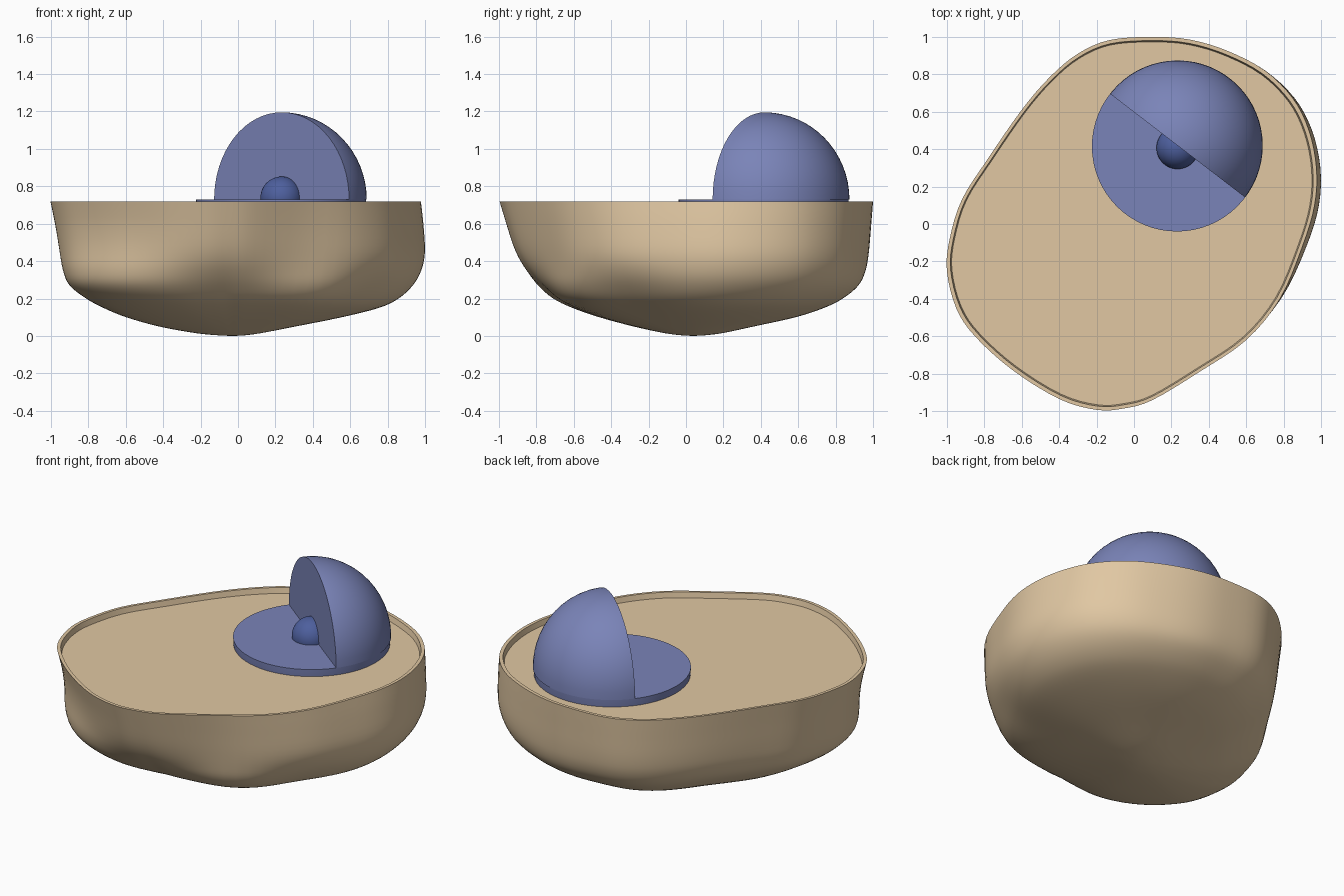
import bpy, bmesh, math
from mathutils import Vector

if "Cube" in bpy.data.objects:
    bpy.data.objects.remove(bpy.data.objects["Cube"])


def material(name, rgb):
    m = bpy.data.materials.new(name)
    m.diffuse_color = (*rgb, 1)
    m.use_nodes = True
    m.node_tree.nodes["Principled BSDF"].inputs["Base Color"].default_value = m.diffuse_color
    return m


TAN = material("tan", (0.75, 0.575, 0.365))
BLUE = material("periwinkle", (0.195, 0.23, 0.48))
DARK = material("deep blue", (0.075, 0.115, 0.34))


def finish(bm, name, mat, angle=40):
    bmesh.ops.recalc_face_normals(bm, faces=bm.faces)
    me = bpy.data.meshes.new(name)
    bm.to_mesh(me)
    bm.free()
    ob = bpy.data.objects.new(name, me)
    bpy.context.collection.objects.link(ob)
    me.materials.append(mat)
    bpy.ops.object.select_all(action='DESELECT')
    ob.select_set(True)
    bpy.context.view_layer.objects.active = ob
    bpy.ops.object.shade_smooth_by_angle(angle=math.radians(angle))
    return ob


def spline(pts, steps, closed):
    """Catmull-Rom resampling of a list of tuples."""
    n = len(pts)
    get = lambda i: Vector(pts[i % n] if closed else pts[max(0, min(n - 1, i))])
    out = []
    for i in range(n if closed else n - 1):
        a, b, c, d = (get(i + k) for k in (-1, 0, 1, 2))
        for s in range(steps):
            t = s / steps
            out.append(0.5 * (2 * b + (c - a) * t + (2 * a - 5 * b + 4 * c - d) * t * t
                              + (3 * b - a - 3 * c + d) * t ** 3))
    if not closed:
        out.append(get(n - 1))
    return out


# Cell body: rim outline swept down through a direction-dependent profile
RIM = [(0.1, 1), (-0.13, .983), (-.3, .91), (-.45, .785), (-.6, .61), (-.78, .35),
       (-.92, .13), (-.985, -.08), (-1, -.25), (-.95, -.45), (-.85, -.6), (-.65, -.78),
       (-.4, -.935), (-.2, -.993), (-.05, -.985), (.1, -.94), (.35, -.79), (.6, -.62),
       (.78, -.4), (.9, -.12), (.965, .1), (.975, .3), (.935, .5), (.85, .67),
       (.7, .82), (.5, .925), (.3, .985)]
# z, then scale towards left, right, front, back
PROFILE = [(.718, 1, 1, 1, 1), (.6, .975, 1.015, .965, .99), (.45, .945, 1.025, .92, .975),
           (.35, .92, 1.005, .88, .95), (.27, .88, .96, .83, .9), (.2, .79, .885, .755, .81),
           (.15, .70, .78, .65, .71), (.1, .58, .58, .50, .56), (.05, .40, .33, .31, .33),
           (.015, .2, .15, .15, .16), (.003, .07, .06, .06, .06)]
# lobes and grooves round the underside: angle, strength, spread, height, depth
LOBES = [(-136, .085, 26, .24, .2), (-96, -.075, 17, .2, .17), (-60, .07, 18, .17, .15),
         (-24, -.045, 15, .19, .15), (135, -.03, 18, .15, .13), (70, .03, 22, .2, .15)]


def spline_rows(rows, steps):
    cols = [spline([(r[0], r[k], 0) for r in rows], steps, False) for k in range(1, 5)]
    return [(cols[0][i].x, *(c[i].y for c in cols)) for i in range(len(cols[0]))]


def scale_at(row, x, y):
    z, left, right, front, back = row
    r2 = x * x + y * y
    s = (left if x < 0 else right) * x * x / r2 + (front if y < 0 else back) * y * y / r2
    ang = math.degrees(math.atan2(y, x))
    for a, k, w, height, depth in LOBES:
        d = (ang - a + 180) % 360 - 180
        fade = math.exp(-((z - height) / depth) ** 2) * min(1, (.718 - z) / .15)
        s *= 1 + k * fade * math.exp(-(d / w) ** 2)
    return s


rim = spline([(x, y, 0) for x, y in RIM], 4, True)
bm = bmesh.new()
rings = []
# inner floor edge and lip
for inset, z in ((.027, .683), (.02, .718)):
    rings.append([bm.verts.new((p.x * (1 - inset), p.y * (1 - inset), z)) for p in rim])
# outer wall
for row in spline_rows(PROFILE, 4):
    ring = []
    for p in rim:
        s = scale_at(row, p.x, p.y)
        c = max(0, 1 - s)
        ring.append(bm.verts.new((p.x * s - .03 * c, p.y * s + .04 * c, row[0])))
    rings.append(ring)
n = len(rim)
for a, b in zip(rings, rings[1:]):
    for i in range(n):
        j = (i + 1) % n
        bm.faces.new((a[i], a[j], b[j], b[i]))
bm.faces.new(rings[0])
pole = bm.verts.new((-.03, .04, 0))
for i in range(n):
    bm.faces.new((rings[-1][i], rings[-1][(i + 1) % n], pole))
finish(bm, "cell_body", TAN)

# Nucleus: lower half with flat top, plus a rear upper quarter left by the cut
CENTRE = Vector((.23, .415, .729))
CUT = Vector((-.56, -.73, 0)).normalized()


def ball(radius, cuts, shift=(0, 0, 0), stretch=1):
    bm = bmesh.new()
    bmesh.ops.create_uvsphere(bm, u_segments=64, v_segments=32, radius=radius)
    for normal, fill in cuts:
        geom = bm.verts[:] + bm.edges[:] + bm.faces[:]
        res = bmesh.ops.bisect_plane(bm, geom=geom, plane_co=(0, 0, 0), plane_no=normal,
                                     clear_outer=True, dist=1e-5)
        if fill:
            edges = [e for e in res["geom_cut"] if isinstance(e, bmesh.types.BMEdge)]
            bmesh.ops.contextual_create(bm, geom=edges)
    bmesh.ops.scale(bm, verts=bm.verts, vec=(1, 1, stretch))
    bmesh.ops.translate(bm, verts=bm.verts, vec=CENTRE + Vector(shift))
    return bm


UP = Vector((0, 0, 1))
finish(ball(.455, [(UP, True)]), "nucleus_lower_half", BLUE)
finish(ball(.455, [(CUT, True), (-UP, False)], (.003, .004, 0), 1.025),
       "nucleus_upper_quarter", BLUE)

# Nucleolus at the heart of the nucleus
finish(ball(.113, [], (.003, -.008, .01)), "nucleolus", DARK)
